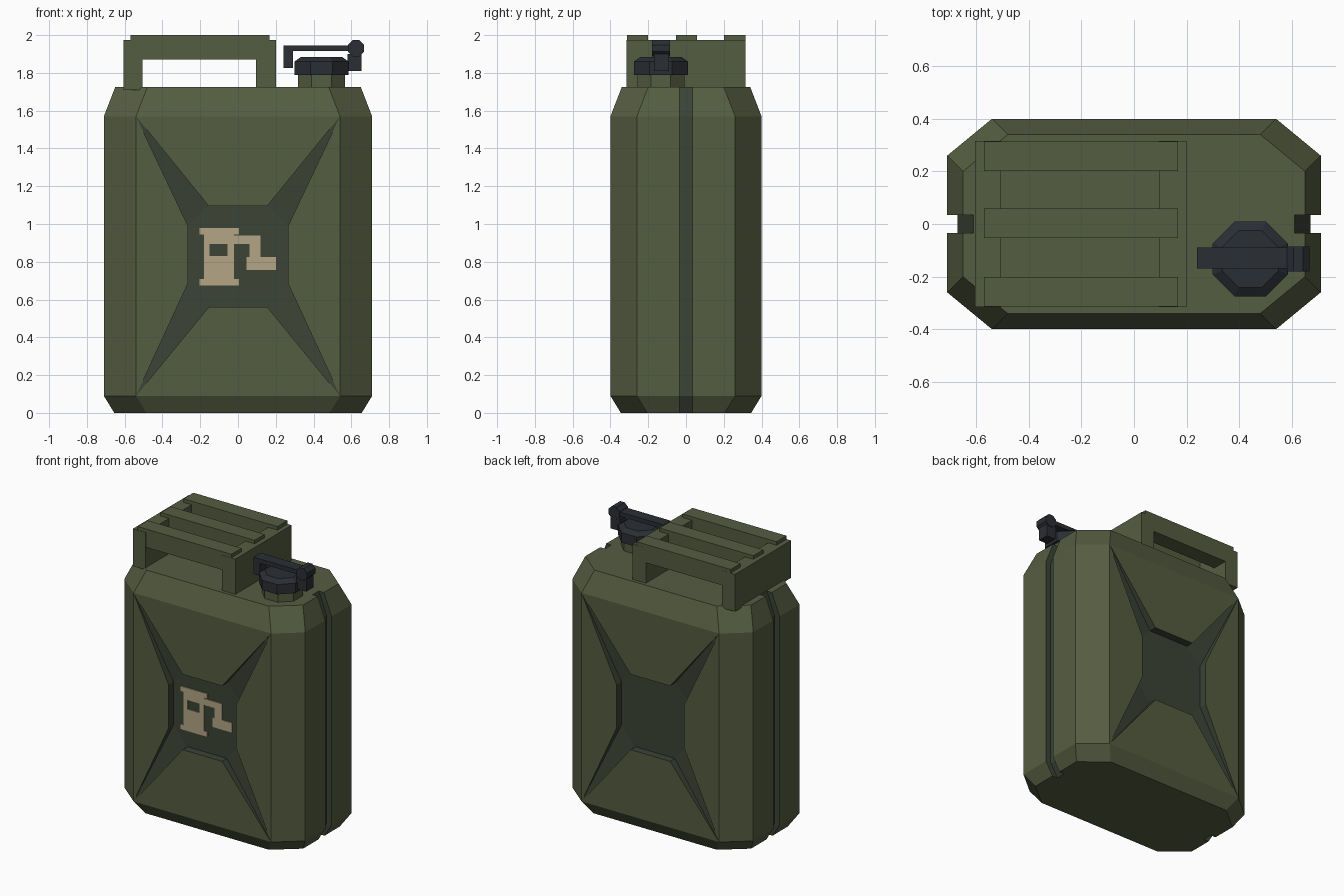
import bpy, bmesh, math

if "Cube" in bpy.data.objects:
    bpy.data.objects.remove(bpy.data.objects["Cube"])


def material(name, rgb):
    m = bpy.data.materials.new(name)
    m.diffuse_color = (*rgb, 1)
    m.use_nodes = True
    m.node_tree.nodes["Principled BSDF"].inputs["Base Color"].default_value = m.diffuse_color
    return m


GREEN = material("olive_paint", (0.091, 0.109, 0.053))
DARK = material("dark_olive_paint", (0.045, 0.056, 0.036))
BLACK = material("black_plastic", (0.023, 0.027, 0.034))
TAN = material("tan_paint", (0.456, 0.381, 0.238))


def finish(name, bm, *mats):
    bmesh.ops.remove_doubles(bm, verts=bm.verts, dist=1e-5)
    bmesh.ops.recalc_face_normals(bm, faces=bm.faces)
    me = bpy.data.meshes.new(name)
    bm.to_mesh(me)
    bm.free()
    for m in mats:
        me.materials.append(m)
    ob = bpy.data.objects.new(name, me)
    bpy.context.collection.objects.link(ob)
    return ob


def face(bm, pts, mat=0):
    f = bm.faces.new([bm.verts.new(p) for p in pts])
    f.material_index = mat


def loft(bm, rings, mat=lambda i: 0, skip=lambda j, i: False):
    n = len(rings[0])
    for j in range(len(rings) - 1):
        for i in range(n):
            if not skip(j, i):
                k = (i + 1) % n
                face(bm, [rings[j][i], rings[j][k], rings[j + 1][k], rings[j + 1][i]], mat(i))
    face(bm, rings[0])
    face(bm, rings[-1])


def box(bm, x0, x1, y0, y1, z0, z1):
    loft(bm, [[(x0, y0, z), (x1, y0, z), (x1, y1, z), (x0, y1, z)] for z in (z0, z1)])


def boxes(name, mat, items):
    bm = bmesh.new()
    for b in items:
        box(bm, *b)
    return finish(name, bm, mat)


def octagon(cx, cy, half):
    r = half / math.cos(math.pi / 8)
    return [(cx + r * math.cos(math.pi / 8 + i * math.pi / 4),
             cy + r * math.sin(math.pi / 8 + i * math.pi / 4)) for i in range(8)]


def turned(name, mat, cx, cy, steps):
    bm = bmesh.new()
    loft(bm, [[(x, y, z) for x, y in octagon(cx, cy, h)] for h, z in steps])
    return finish(name, bm, mat)


# Can body: chamfered shell with a seam groove down each side
quarter = [(.54, -.40), (.71, -.26), (.71, -.035), (.67, -.035)]
right = quarter + [(x, -y) for x, y in reversed(quarter)]
outline = right + [(-x, y) for x, y in reversed(right)]


def inset(d, z):
    return [(x - math.copysign(d, x),
             y - math.copysign(d, y) if abs(y) > .1 else y, z) for x, y in outline]


bm = bmesh.new()
loft(bm, [inset(.055, 0), inset(0, .09), inset(0, 1.57), inset(.06, 1.725)],
     mat=lambda i: int(i % 8 in (2, 3, 4)),
     skip=lambda j, i: j == 1 and i % 8 == 7)

# Pressed X recess on the front and back
corners = [(-.54, 1.57), (.54, 1.57), (.54, .09), (-.54, .09)]
inner = [(-.155, 1.095), (.155, 1.095), (.265, .99), (.265, .685),
         (.155, .56), (-.155, .56), (-.265, .685), (-.265, .99)]
for s in (-1, 1):
    c = [(x, .40 * s, z) for x, z in corners]
    o = [(x, .40 * s, z) for x, z in inner]
    d = [(x, .345 * s, z) for x, z in inner]
    for k in range(4):
        n, a, b = (k + 1) % 4, 2 * k, 2 * k + 1
        face(bm, [c[k], c[n], o[b], o[a]])
        face(bm, [o[a], o[b], d[b], d[a]], 1)
        face(bm, [c[k], o[a], d[a]], 1)
        face(bm, [c[n], o[b], d[b]], 1)
        face(bm, [c[k], d[a], d[a - 1]], 1)
    face(bm, d, 1)
finish("can_body", bm, GREEN, DARK)

# Carrying handle: two full-depth legs and three grip bars
boxes("handle_legs", GREEN, [(-.605, -.505, -.315, .315, 1.71, 1.975),
                             (.095, .20, -.315, .315, 1.71, 1.975)])
boxes("handle_bars", GREEN, [(-.57, .168, y - .056, y + .056, 1.87, 2.0)
                             for y in (-.257, .003, .258)])

# Filler neck and cap
turned("filler_neck", GREEN, .442, -.133, [(.125, 1.71), (.125, 1.80)])
turned("filler_cap", BLACK, .442, -.133, [(.143, 1.79), (.143, 1.86), (.108, 1.885)])

# Cap lever with hook, post and eight-sided hinge
boxes("cap_lever", BLACK, [(.24, .60, -.17, -.09, 1.915, 1.945),
                           (.24, .29, -.17, -.09, 1.825, 1.915),
                           (.58, .655, -.17, -.09, 1.81, 1.90)])
bm = bmesh.new()
loft(bm, [[(x, y, z) for x, z in octagon(.625, 1.93, .043)] for y in (-.18, -.085)])
finish("lever_hinge", bm, BLACK)

# Fuel pump pictogram on the front recess
pieces = [(-.205, .005, .945, .98), (-.18, -.15, .71, .945), (-.055, -.02, .71, .945),
          (-.15, -.055, .895, .945), (-.15, -.055, .71, .83), (-.205, .005, .675, .71),
          (-.02, .12, .895, .94), (.06, .12, .825, .895), (.045, .20, .757, .825)]
boxes("pump_symbol", TAN, [(x0, x1, -.352, -.343, z0, z1) for x0, x1, z0, z1 in pieces])
